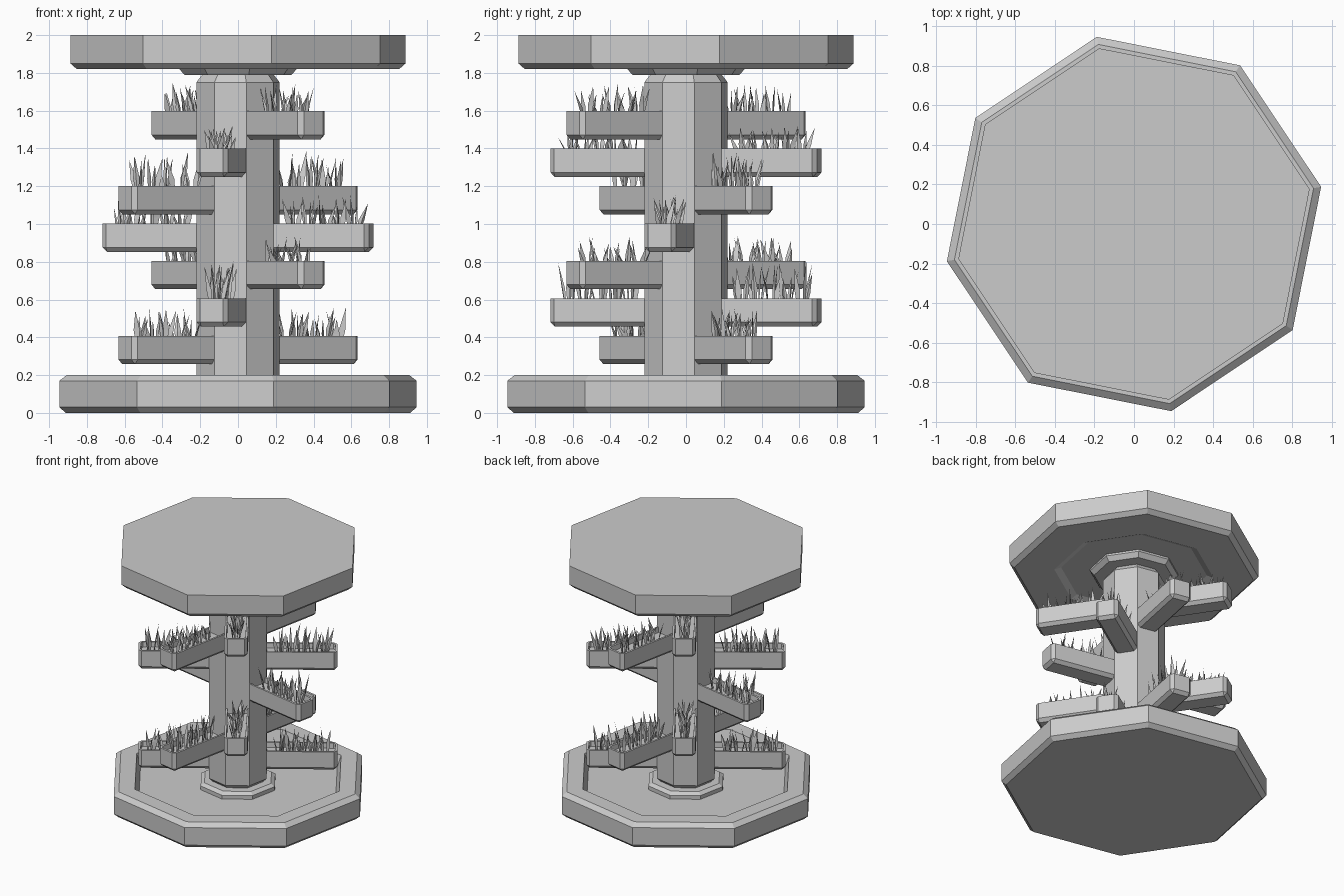
import bpy, bmesh, math, random
from mathutils import Vector, Matrix

if "Cube" in bpy.data.objects:
    bpy.data.objects.remove(bpy.data.objects["Cube"])

random.seed(4)
TURN = math.radians(11.25)      # twist of all the octagons


def finish(bm, name):
    bmesh.ops.recalc_face_normals(bm, faces=bm.faces)
    me = bpy.data.meshes.new(name)
    bm.to_mesh(me)
    bm.free()
    ob = bpy.data.objects.new(name, me)
    bpy.context.collection.objects.link(ob)
    return ob


def octagon_lathe(name, profile):
    """Closed eight-sided solid from (radius, z) points, capped at both ends."""
    bm = bmesh.new()
    rings = []
    for r, z in profile:
        rings.append([bm.verts.new((r * math.cos(TURN + k * math.pi / 4),
                                    r * math.sin(TURN + k * math.pi / 4), z)) for k in range(8)])
    for a, b in zip(rings, rings[1:]):
        for k in range(8):
            j = (k + 1) % 8
            bm.faces.new((a[k], a[j], b[j], b[k]))
    bm.faces.new(rings[0])
    bm.faces.new(rings[-1])
    return finish(bm, name)


# base with sunken top and collar, central column, roof with recessed underside
octagon_lathe("base", [(0.93, 0), (0.964, 0.03), (0.964, 0.17), (0.925, 0.2), (0.80, 0.2),
                       (0.77, 0.11), (0.29, 0.11), (0.29, 0.14), (0.26, 0.16)])
octagon_lathe("column", [(0.185, 0.15), (0.225, 0.19), (0.225, 1.75), (0.185, 1.80)])
octagon_lathe("roof", [(0.29, 1.79), (0.32, 1.825), (0.32, 1.84), (0.53, 1.84), (0.58, 1.82),
                       (0.87, 1.82), (0.905, 1.85), (0.905, 2.0)])

R0, R1, HALF, HIGH = 0.16, 0.72, 0.085, 0.15


def planter(name, place):
    """Open trough with chamfered outer end and bottom."""
    bm = bmesh.new()
    bmesh.ops.create_cube(bm, size=1, matrix=Matrix.Translation(((R0 + R1) / 2, 0, HIGH / 2))
                          @ Matrix.Diagonal((R1 - R0, 2 * HALF, HIGH, 1)))
    edges = []
    for e in bm.edges:
        a, b = e.verts[0].co, e.verts[1].co
        if max(a.z, b.z) < 0.01 or min(a.x, b.x) > R1 - 0.01 and abs(a.z - b.z) > 0.1:
            edges.append(e)
    bmesh.ops.bevel(bm, geom=edges, offset=0.024, segments=1, affect='EDGES')
    bm.normal_update()
    top = [f for f in bm.faces if f.normal.z > 0.9]
    bmesh.ops.inset_region(bm, faces=top, thickness=0.018)
    bmesh.ops.inset_region(bm, faces=top, thickness=0.004, depth=-0.04)
    bm.transform(place)
    return finish(bm, name)


def blade(bm, root, lean, height, width):
    """Three-sided pointed leaf, widest a third of the way up."""
    tip = root + Vector((lean.x, lean.y, height))
    mid = root + Vector((lean.x * 0.3, lean.y * 0.3, height * 0.42))
    spin = random.uniform(0, 2 * math.pi)
    rings = []
    for c, w in ((root, width * 0.45), (mid, width)):
        rings.append([bm.verts.new(c + Vector((w * s * math.cos(spin + a), w * s * math.sin(spin + a), 0)))
                      for a, s in ((0, 1), (math.pi, 1), (math.pi * 1.5, 0.5))])
    end = bm.verts.new(tip)
    for k in range(3):
        j = (k + 1) % 3
        bm.faces.new((rings[0][k], rings[0][j], rings[1][j], rings[1][k]))
        bm.faces.new((rings[1][k], rings[1][j], end))


def grass(name, place, tall):
    bm = bmesh.new()
    for c in range(5):
        cx = 0.30 + c * 0.082
        for k in range(4):
            a = k * math.pi / 2 + random.uniform(-0.6, 0.6)
            out = Vector((math.cos(a), math.sin(a), 0))
            root = Vector((cx, 0, HIGH - 0.045)) + out * 0.022
            blade(bm, root, out * random.uniform(0.015, 0.055),
                  0.045 + tall * random.uniform(0.5, 1.0), random.uniform(0.012, 0.018))
    bm.transform(place)
    return finish(bm, name)


# spiral of opposite planter pairs, one column face further round per level
TALL = (0.15, 0.20, 0.13, 0.15, 0.19, 0.12, 0.15)
for i, tall in enumerate(TALL):
    for side in range(2):
        angle = math.radians(33.75 + 45 * i + 180 * side)
        place = Matrix.Translation((0, 0, 0.258 + 0.1983 * i)) @ Matrix.Rotation(angle, 4, 'Z')
        planter(f"planter_{i + 1}_{side + 1}", place)
        grass(f"grass_{i + 1}_{side + 1}", place, tall)
